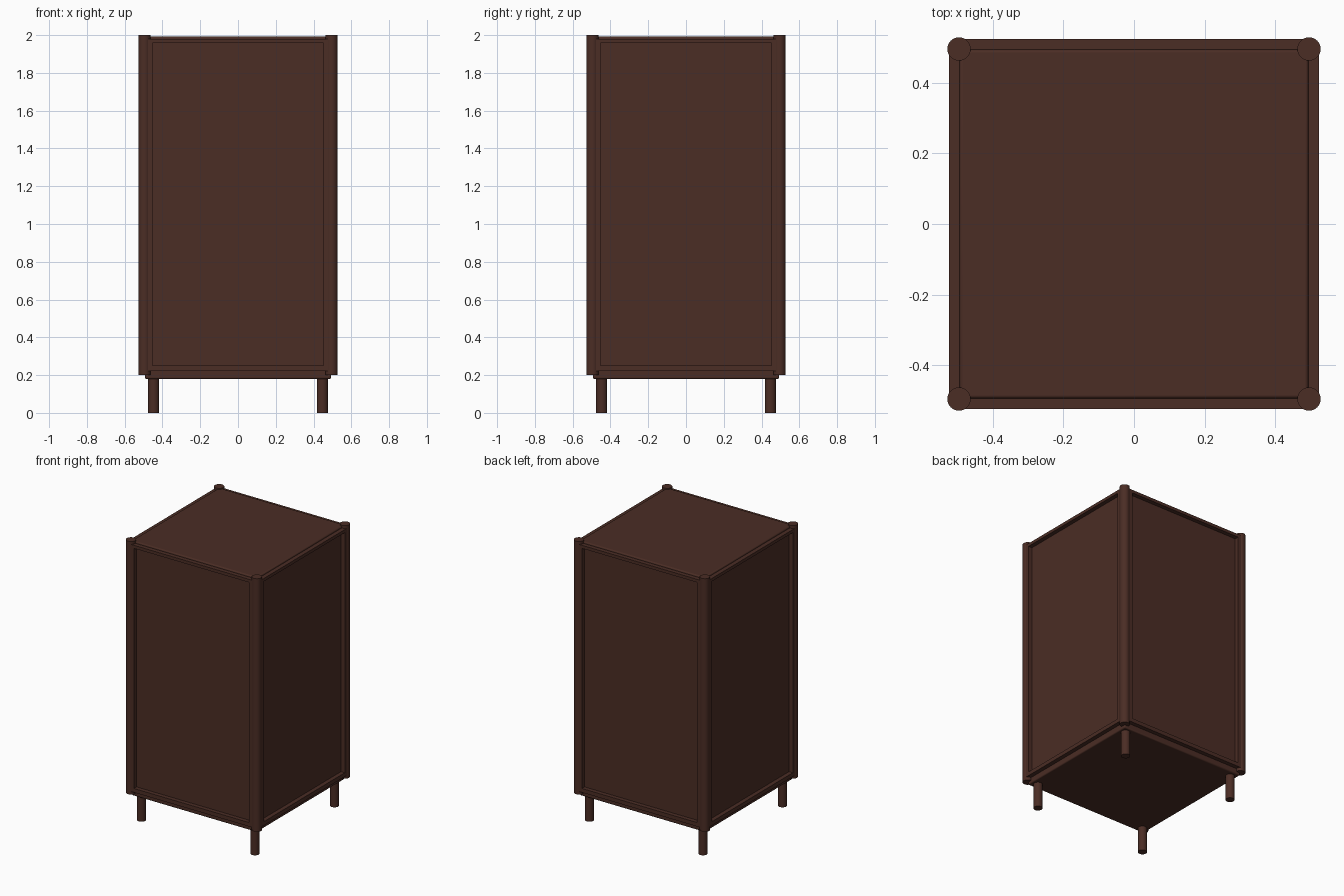
import bpy
import math

cube = bpy.data.objects.get("Cube")
if cube:
    bpy.data.objects.remove(cube, do_unlink=True)

wood = bpy.data.materials.new("dark_brown_wood")
wood.use_nodes = True
colour = (0.07, 0.026, 0.018, 1)
wood.diffuse_color = colour
wood.node_tree.nodes["Principled BSDF"].inputs["Base Color"].default_value = colour


def box(name, low, high, bevel=0.0):
    centre = [(a + b) / 2 for a, b in zip(low, high)]
    bpy.ops.mesh.primitive_cube_add(size=1, location=centre)
    ob = bpy.context.object
    ob.name = name
    ob.scale = [b - a for a, b in zip(low, high)]
    bpy.ops.object.transform_apply(location=False, rotation=False, scale=True)
    ob.data.materials.append(wood)
    if bevel:
        mod = ob.modifiers.new("soft_edges", "BEVEL")
        mod.width = bevel
        mod.segments = 3
        bpy.ops.object.shade_smooth_by_angle(angle=math.radians(35))
    return ob


def cylinder(name, x, y, radius, bottom, top):
    bpy.ops.mesh.primitive_cylinder_add(
        vertices=32, radius=radius, depth=top - bottom,
        location=(x, y, (bottom + top) / 2))
    ob = bpy.context.object
    ob.name = name
    ob.data.materials.append(wood)
    bpy.ops.object.shade_smooth_by_angle(angle=math.radians(35))


# Cabinet body with softened edges
BODY = 0.493
box("cabinet_body", (-BODY, -BODY, 0.18), (BODY, BODY, 1.992), 0.008)

# Round corner posts and the legs under the body
for depth, y in (("front", -1), ("back", 1)):
    for side, x in (("right", -1), ("left", 1)):
        cylinder(f"{depth}_{side}_post", x * 0.495, y * 0.495, 0.033, 0.2, 2.0)
        cylinder(f"{depth}_{side}_leg", x * 0.447, y * 0.447, 0.03, 0, 0.19)

# Raised frame around the panel on each of the four sides
OUTER, INNER, FACE = 0.495, 0.453, 0.523
LOW, HIGH = 0.222, 1.98
BARS = {
    "bottom_rail": (-OUTER, OUTER, LOW, 0.25),
    "top_rail": (-OUTER, OUTER, 1.958, HIGH),
    "first_stile": (-OUTER, -INNER, LOW, HIGH),
    "second_stile": (INNER, OUTER, LOW, HIGH),
}
for turn, side in enumerate(("front", "left", "back", "right")):
    for bar, (x0, x1, z0, z1) in BARS.items():
        ob = box(f"{side}_{bar}", (x0, -FACE, z0), (x1, -BODY + 0.01, z1))
        # Put the origin on the cabinet axis, then turn the bar to its side
        bpy.context.scene.cursor.location = (0, 0, 0)
        bpy.ops.object.origin_set(type="ORIGIN_CURSOR")
        ob.rotation_euler.z = turn * math.pi / 2
